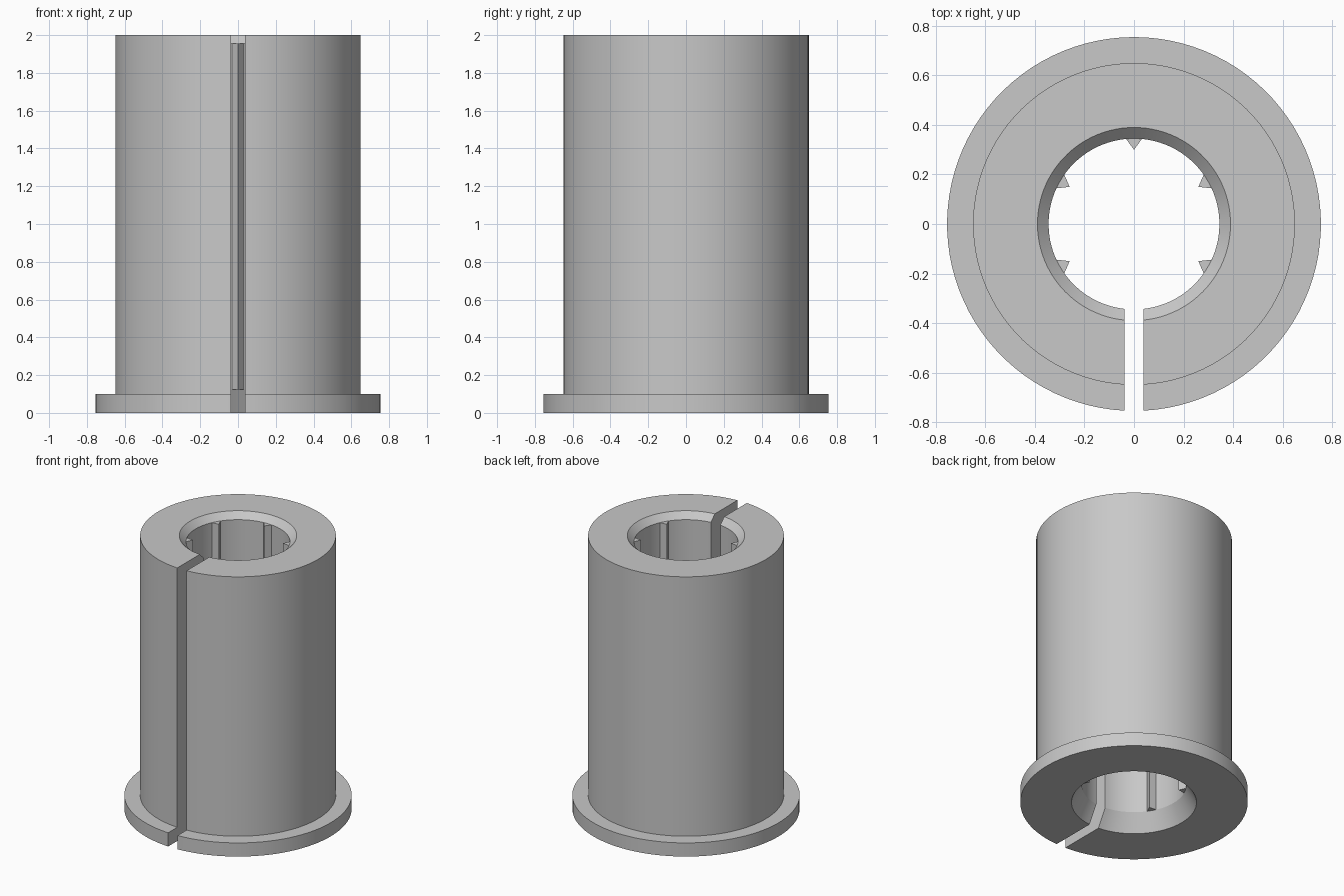
import bpy
import bmesh
from math import asin, cos, sin, pi, radians

if "Cube" in bpy.data.objects:
    bpy.data.objects.remove(bpy.data.objects["Cube"], do_unlink=True)

SEGMENTS = 96
SLOT_HALF = 0.038
BORE = 0.345
RIB_BOTTOM, RIB_TOP = 0.125, 1.955

grey = bpy.data.materials.new("plain grey")
grey.use_nodes = True
colour = (0.58, 0.58, 0.58, 1)
grey.diffuse_color = colour
grey.node_tree.nodes["Principled BSDF"].inputs["Base Color"].default_value = colour


def finish(bm, name):
    bmesh.ops.recalc_face_normals(bm, faces=bm.faces)
    mesh = bpy.data.meshes.new(name)
    bm.to_mesh(mesh)
    bm.free()
    mesh.materials.append(grey)
    obj = bpy.data.objects.new(name, mesh)
    bpy.context.collection.objects.link(obj)
    return obj


# Flanged sleeve: (radius, height) profile swept round, ending at a parallel slot
profile = [(0.415, 0), (0.755, 0), (0.755, 0.1), (0.65, 0.1),
           (0.65, 2), (0.39, 2), (BORE, RIB_TOP), (BORE, RIB_BOTTOM)]
bm = bmesh.new()
rings = []
for i in range(SEGMENTS + 1):
    ring = []
    for r, z in profile:
        gap = asin(SLOT_HALF / r)
        a = -pi / 2 + gap + (2 * pi - 2 * gap) * i / SEGMENTS
        ring.append(bm.verts.new((r * cos(a), r * sin(a), z)))
    rings.append(ring)
count = len(profile)
for a, b in zip(rings, rings[1:]):
    for j in range(count):
        k = (j + 1) % count
        bm.faces.new((a[j], a[k], b[k], b[j]))
bm.faces.new(rings[0])
bm.faces.new(rings[-1])
sleeve = finish(bm, "flanged_sleeve")
bpy.context.view_layer.objects.active = sleeve
sleeve.select_set(True)
bpy.ops.object.shade_smooth_by_angle(angle=radians(20))

# Triangular ribs along the bore, leaving out the slot position
section = [(0.30, 0), (BORE, 0.033), (BORE + 0.01, 0), (BORE, -0.033)]
for n, degrees in enumerate((-30, 30, 90, 150, 210)):
    c, s = cos(radians(degrees)), sin(radians(degrees))
    bm = bmesh.new()
    low = [bm.verts.new((u * c - v * s, u * s + v * c, RIB_BOTTOM)) for u, v in section]
    base = bm.faces.new(low)
    top = bmesh.ops.extrude_face_region(bm, geom=[base])["geom"]
    bmesh.ops.translate(bm, vec=(0, 0, RIB_TOP - RIB_BOTTOM),
                        verts=[g for g in top if isinstance(g, bmesh.types.BMVert)])
    finish(bm, f"bore_rib_{n + 1}")
